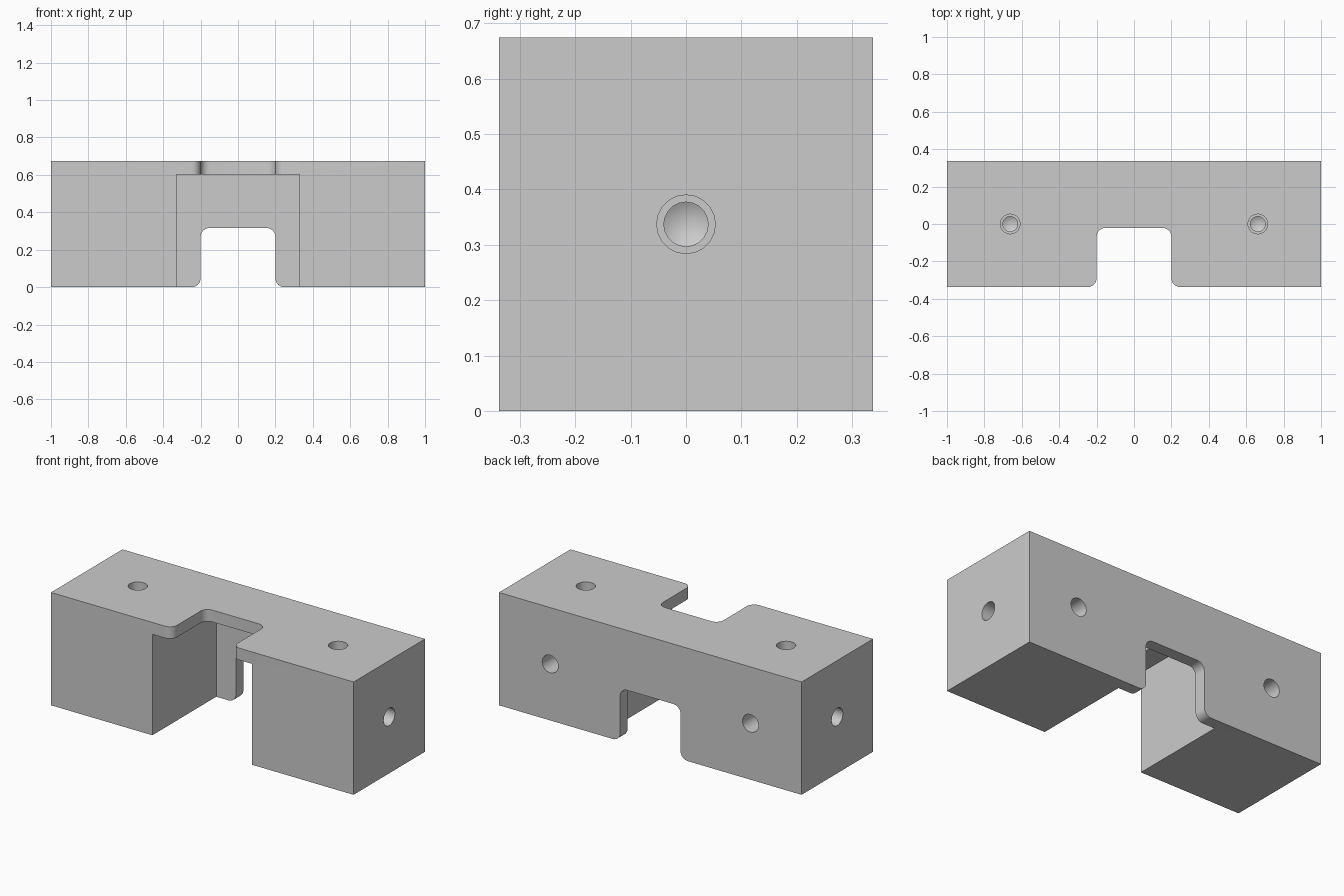
import bpy, bmesh, math
from mathutils import Matrix, Vector

cube = bpy.data.objects.get("Cube")
if cube:
    bpy.data.objects.remove(cube, do_unlink=True)

H = 0.337            # half the block's depth and height
WALL = 0.071         # thickness of the top and back plates
CAVITY = 0.33        # half the cavity width
HOLE_X = 0.662       # centre of each end cube

mat = bpy.data.materials.new("light grey")
mat.use_nodes = True
grey = (0.6, 0.6, 0.6, 1)
mat.diffuse_color = grey
mat.node_tree.nodes["Principled BSDF"].inputs["Base Color"].default_value = grey


def make(name, bm):
    bmesh.ops.recalc_face_normals(bm, faces=bm.faces)
    me = bpy.data.meshes.new(name)
    bm.to_mesh(me)
    bm.free()
    me.materials.append(mat)
    ob = bpy.data.objects.new(name, me)
    bpy.context.collection.objects.link(ob)
    return ob


def box(name, lo, hi):
    bm = bmesh.new()
    lo, hi = Vector(lo), Vector(hi)
    size = hi - lo
    bmesh.ops.create_cube(bm, size=1, matrix=Matrix.Translation((lo + hi) / 2) @ Matrix.Diagonal((*size, 1)))
    return make(name, bm)


def arc(cx, cy, r, start, end, steps=6):
    angles = [math.radians(start + (end - start) * i / steps) for i in range(steps + 1)]
    return [(cx + r * math.cos(a), cy + r * math.sin(a)) for a in angles]


def notch(name, place):
    """Slot with rounded inner corners and a rounded mouth; place maps (x, depth, side) to 3D."""
    w, d, r = 0.2, 0.316, 0.047
    half = [(w + r, -0.1)] + arc(w + r, r, r, 270, 180) + arc(w - r, d - r, r, 0, 90)
    outline = half + [(-x, y) for x, y in reversed(half)]
    bm = bmesh.new()
    rings = [[bm.verts.new(place(x, y, s)) for x, y in outline] for s in (0, 1)]
    bm.faces.new(rings[0])
    bm.faces.new(rings[1])
    n = len(outline)
    for i in range(n):
        j = (i + 1) % n
        bm.faces.new((rings[0][i], rings[0][j], rings[1][j], rings[1][i]))
    return make(name, bm)


def drill(name, origin, inward):
    """Stepped blind hole with a conical bottom, revolved about its axis."""
    profile = [(0.053, -0.05), (0.053, 0.2), (0.04, 0.2), (0.04, 0.26)]
    turn = Vector((0, 0, 1)).rotation_difference(Vector(inward)).to_matrix().to_4x4()
    mtx = Matrix.Translation(origin) @ turn
    n = 20
    bm = bmesh.new()
    rings = []
    for r, z in profile:
        rings.append([bm.verts.new(mtx @ Vector((r * math.cos(k * math.tau / n), r * math.sin(k * math.tau / n), z)))
                      for k in range(n)])
    tip = bm.verts.new(mtx @ Vector((0, 0, 0.283)))
    bm.faces.new(rings[0])
    for k in range(n):
        j = (k + 1) % n
        for a, b in zip(rings, rings[1:]):
            bm.faces.new((a[k], a[j], b[j], b[k]))
        bm.faces.new((rings[-1][k], rings[-1][j], tip))
    return make(name, bm)


# Main block
bracket = box("bracket_block", (-1, -H, 0), (1, H, 2 * H))

# Cavity open to the front and below, then the notches in the top and back plates
cutters = [
    box("cavity_cutter", (-CAVITY, -H - 0.2, -0.2), (CAVITY, H - WALL, 2 * H - WALL)),
    notch("top_notch_cutter", lambda x, d, s: (x, d - H, 0.5 + 0.3 * s)),
    notch("back_notch_cutter", lambda x, d, s: (x, 0.2 + 0.3 * s, d)),
]

# Screw holes in the top, back and outer end of each end cube
for side, label in ((1, "left"), (-1, "right")):
    cutters += [
        drill(label + "_top_hole_cutter", (side * HOLE_X, 0, 2 * H), (0, 0, -1)),
        drill(label + "_back_hole_cutter", (side * HOLE_X, H, H), (0, -1, 0)),
        drill(label + "_end_hole_cutter", (side, 0, H), (-side, 0, 0)),
    ]

# Cut everything out and keep the result as a plain mesh
bpy.ops.object.select_all(action="DESELECT")
bpy.context.view_layer.objects.active = bracket
bracket.select_set(True)
for cutter in cutters:
    mod = bracket.modifiers.new(cutter.name, "BOOLEAN")
    mod.operation = "DIFFERENCE"
    mod.solver = "EXACT"
    mod.object = cutter
    bpy.ops.object.modifier_apply(modifier=mod.name)
for cutter in cutters:
    bpy.data.objects.remove(cutter, do_unlink=True)

bpy.ops.object.shade_smooth_by_angle(angle=math.radians(30))
